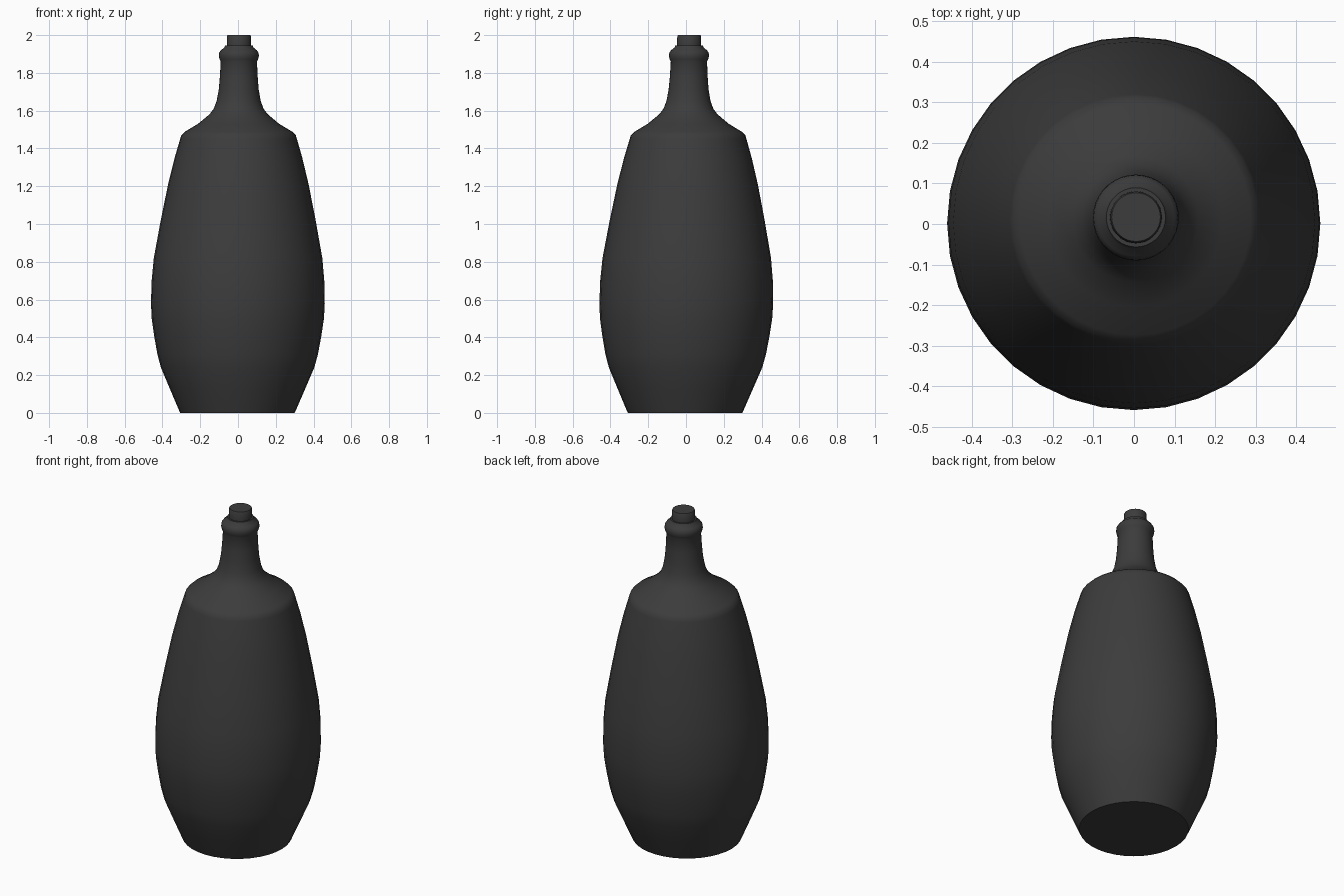
import bpy, bmesh, math

cube = bpy.data.objects.get("Cube")
if cube:
    bpy.data.objects.remove(cube, do_unlink=True)

SIDES = 36

charcoal = bpy.data.materials.new("charcoal")
charcoal.use_nodes = True
charcoal.diffuse_color = (0.045, 0.045, 0.045, 1)
charcoal.node_tree.nodes["Principled BSDF"].inputs["Base Color"].default_value = (0.045, 0.045, 0.045, 1)


def lathe(name, profile):
    """Turned solid from (radius, height) pairs, capped, leaning very slightly."""
    bm = bmesh.new()
    rings = []
    for r, z in profile:
        cx, cy = -0.003 + 0.004 * z, -0.005 + 0.011 * z
        rings.append([bm.verts.new((cx + r * math.cos(math.tau * i / SIDES),
                                    cy + r * math.sin(math.tau * i / SIDES), z))
                      for i in range(SIDES)])
    for low, high in zip(rings, rings[1:]):
        for i in range(SIDES):
            j = (i + 1) % SIDES
            bm.faces.new((low[i], low[j], high[j], high[i]))
    bm.faces.new(rings[0][::-1])
    bm.faces.new(rings[-1])
    mesh = bpy.data.meshes.new(name)
    bm.to_mesh(mesh)
    bm.free()
    mesh.materials.append(charcoal)
    obj = bpy.data.objects.new(name, mesh)
    bpy.context.collection.objects.link(obj)
    bpy.ops.object.select_all(action="DESELECT")
    obj.select_set(True)
    bpy.context.view_layer.objects.active = obj
    bpy.ops.object.shade_smooth_by_angle(angle=math.radians(40))
    return obj


# Body, shoulder, neck and rounded lip
lathe("bottle", [
    (0.303, 0), (0.31, 0.015), (0.355, 0.12), (0.406, 0.24), (0.425, 0.31),
    (0.443, 0.41), (0.456, 0.5), (0.46, 0.58), (0.457, 0.7), (0.446, 0.82),
    (0.41, 1.02), (0.372, 1.21), (0.338, 1.35), (0.309, 1.45), (0.303, 1.47),
    (0.285, 1.488), (0.215, 1.53), (0.155, 1.58), (0.132, 1.61), (0.117, 1.65),
    (0.106, 1.71), (0.1, 1.78), (0.096, 1.86), (0.102, 1.872), (0.106, 1.89),
    (0.104, 1.907), (0.095, 1.92), (0.078, 1.933), (0.073, 1.945)])

# Stopper in the mouth
lathe("stopper", [(0.064, 1.92), (0.064, 1.95), (0.063, 1.995), (0.06, 2)])
